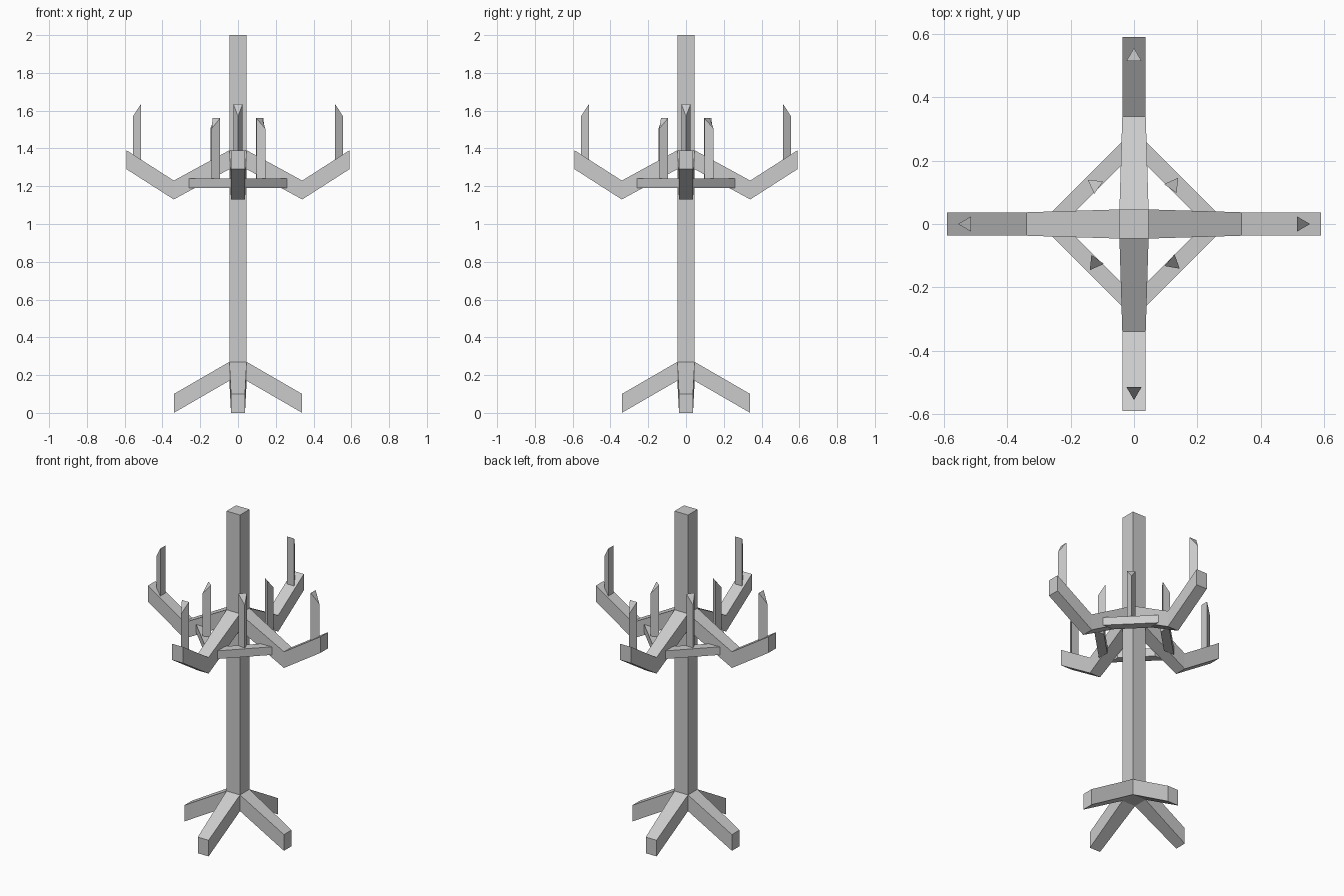
import bpy, math
from mathutils import Matrix, Vector

if "Cube" in bpy.data.objects:
    bpy.data.objects.remove(bpy.data.objects["Cube"])


def loft(name, sections, turn=0.0):
    """Skin a list of matching cross-sections, cap both ends, rotate about z."""
    n = len(sections[0])
    rot = Matrix.Rotation(turn, 3, 'Z')
    verts = [rot @ Vector(p) for s in sections for p in s]
    faces = [tuple(range(n))[::-1],
             tuple(range((len(sections) - 1) * n, len(sections) * n))]
    for k in range(len(sections) - 1):
        for i in range(n):
            j = (i + 1) % n
            faces.append((k * n + i, k * n + j, (k + 1) * n + j, (k + 1) * n + i))
    mesh = bpy.data.meshes.new(name)
    mesh.from_pydata(verts, [], faces)
    mesh.update()
    obj = bpy.data.objects.new(name, mesh)
    bpy.context.collection.objects.link(obj)
    return obj


def limb(name, stations, turn):
    """Beam running outward along x; stations are (x, half width, bottom z)."""
    loft(name, [[(x, -w, z), (x, w, z), (x, w, z + 0.1), (x, -w, z + 0.1)]
                for x, w, z in stations], turn)


def peg(name, centre, angle, bottom, low, high):
    """Triangular peg, apex pointing along angle, top sloping down to the apex."""
    tri = [(centre[0] + 0.028 * math.cos(angle + k * math.tau / 3),
            centre[1] + 0.028 * math.sin(angle + k * math.tau / 3)) for k in range(3)]
    loft(name, [[(x, y, bottom) for x, y in tri],
                [(x, y, z) for (x, y), z in zip(tri, (low, high, high))]])


# Square post
P = 0.046
square = [(-P, -P), (P, -P), (P, P), (-P, P)]
loft("post", [[(x, y, z) for x, y in square] for z in (0.17, 2.0)])

# Slight irregular twist of the small pegs
small_angles = (54, 145, 234, 320)

for i in range(4):
    turn = i * math.pi / 2
    # Foot and bent arm on each face of the post
    limb(f"foot_{i + 1}", [(P, P, 0.17), (0.34, 0.037, 0.0)], turn)
    limb(f"arm_{i + 1}", [(P, P, 1.29), (0.34, 0.037, 1.13), (0.59, 0.037, 1.29)], turn)
    # Diagonal brace between neighbouring arms
    loft(f"brace_{i + 1}", [
        [(0.187, 0.038, 1.19), (0.26, 0.038, 1.19), (0.26, 0.038, 1.24), (0.187, 0.038, 1.24)],
        [(0.038, 0.187, 1.19), (0.038, 0.26, 1.19), (0.038, 0.26, 1.24), (0.038, 0.187, 1.24)],
    ], turn)
    # Tall peg near the arm tip, small peg on the brace
    peg(f"arm_peg_{i + 1}", (0.528 * math.cos(turn), 0.528 * math.sin(turn)),
        turn, 1.31, 1.57, 1.635)
    diag = turn + math.pi / 4
    peg(f"brace_peg_{i + 1}", (0.174 * math.cos(diag), 0.174 * math.sin(diag)),
        math.radians(small_angles[i]), 1.22, 1.505, 1.56)

# Make all face normals point outward
import bmesh
for obj in bpy.context.collection.objects:
    bm = bmesh.new()
    bm.from_mesh(obj.data)
    bmesh.ops.recalc_face_normals(bm, faces=bm.faces)
    bm.to_mesh(obj.data)
    bm.free()
